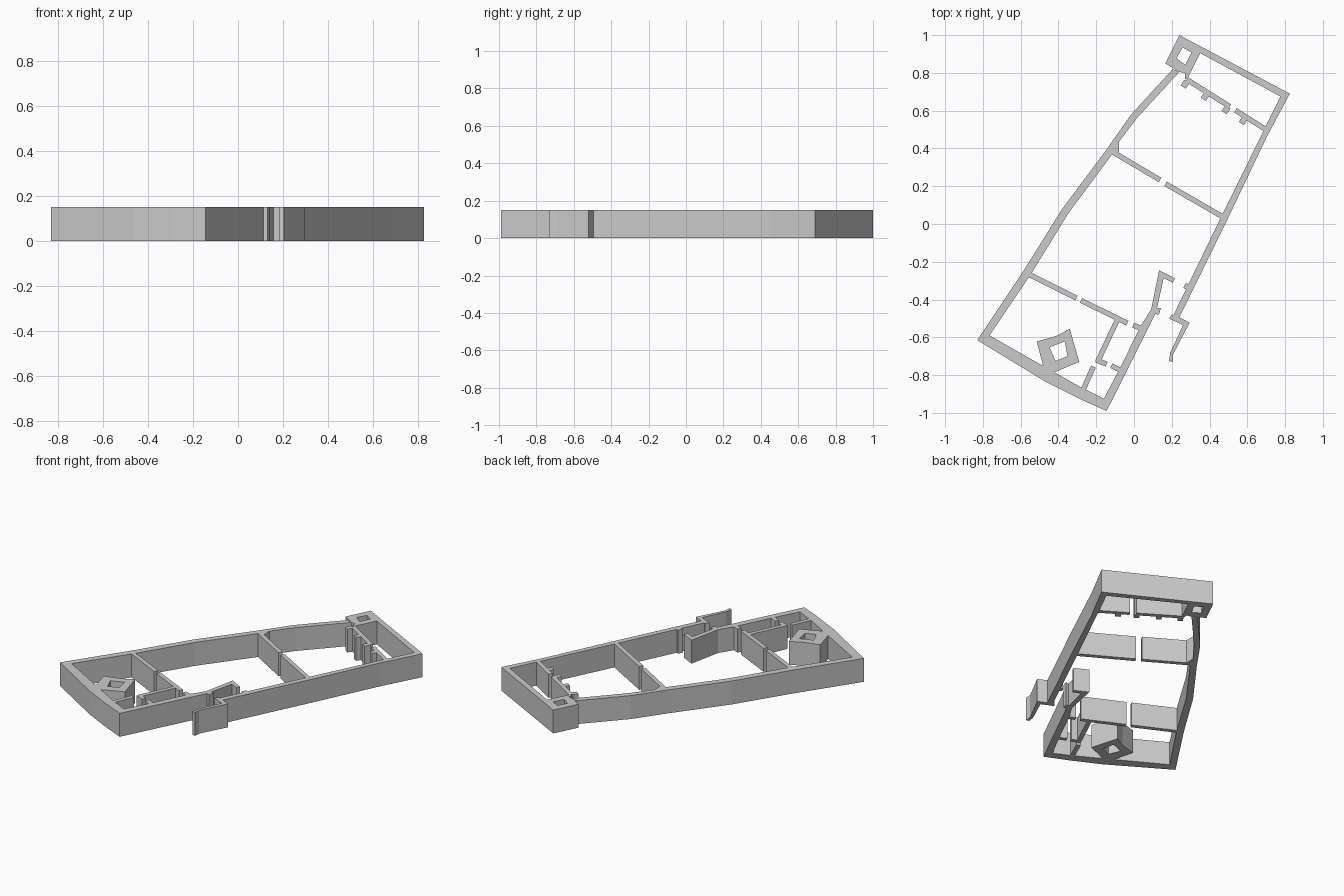
import bpy
from mathutils import Vector

H = 0.15  # wall height


def slab(name, *loops):
    """Extrude a flat outline (further loops are holes) from the ground to wall height."""
    cu = bpy.data.curves.new(name, 'CURVE')
    cu.dimensions = '2D'
    cu.fill_mode = 'BOTH'
    cu.extrude = H / 2
    for loop in loops:
        sp = cu.splines.new('POLY')
        sp.points.add(len(loop) - 1)
        for p, (x, y) in zip(sp.points, loop):
            p.co = (x, y, 0, 1)
        sp.use_cyclic_u = True
    tmp = bpy.data.objects.new(name + "_outline", cu)
    bpy.context.collection.objects.link(tmp)
    dg = bpy.context.evaluated_depsgraph_get()
    me = bpy.data.meshes.new_from_object(tmp.evaluated_get(dg))
    bpy.data.objects.remove(tmp)
    for v in me.vertices:
        v.co.z += H / 2
    for f in me.polygons:
        f.use_smooth = False
    ob = bpy.data.objects.new(name, me)
    bpy.context.collection.objects.link(ob)
    return ob


def wall(name, a, b, w=0.027):
    """Straight wall of width w between two plan points."""
    a, b = Vector(a), Vector(b)
    d = (b - a).normalized()
    n = Vector((-d.y, d.x)) * w / 2
    return slab(name, [a + n, a - n, b - n, b + n])


# Curved left wall
slab("left_wall", [
    (-0.83, -0.615), (-0.58, -0.24), (-0.38, 0.08), (-0.145, 0.395), (-0.015, 0.58), (0.205, 0.82),
    (0.24, 0.805), (0.015, 0.56), (-0.08, 0.435), (-0.08, 0.38), (-0.115, 0.37),
    (-0.345, 0.06), (-0.545, -0.265), (-0.765, -0.59)])

# Bottom wall
slab("bottom_wall", [
    (-0.83, -0.615), (-0.765, -0.59), (-0.475, -0.755), (-0.28, -0.865), (-0.16, -0.925),
    (-0.145, -0.99), (-0.29, -0.925), (-0.46, -0.84)])

# Lower right wall and gate return
slab("lower_right_wall", [
    (-0.145, -0.99), (0.115, -0.472), (0.095, -0.445), (0.035, -0.54), (-0.075, -0.765), (-0.16, -0.925)])
slab("gate_return", [
    (0.09, -0.455), (0.133, -0.245), (0.217, -0.288), (0.205, -0.31), (0.157, -0.287),
    (0.122, -0.445), (0.142, -0.445), (0.132, -0.48), (0.11, -0.475)])

# Gate hook outside the right wall
slab("gate_hook", [
    (0.185, -0.5), (0.2, -0.48), (0.24, -0.495), (0.295, -0.522), (0.207, -0.69), (0.205, -0.73),
    (0.185, -0.725), (0.192, -0.68), (0.26, -0.535)])

# Upper right wall
slab("right_wall", [
    (0.205, -0.49), (0.24, -0.495), (0.495, 0.025), (0.70, 0.455), (0.825, 0.69), (0.775, 0.675), (0.46, 0.035)])
wall("gate_stub", (0.268, -0.325), (0.30, -0.342), 0.03)

# Top wall with hollow corner tower
slab("tower_and_top_wall", [
    (0.24, 1.0), (0.825, 0.69), (0.775, 0.675), (0.35, 0.905), (0.285, 0.775), (0.27, 0.765),
    (0.27, 0.8), (0.24, 0.805), (0.20, 0.83), (0.165, 0.85)],
    [(0.258, 0.935), (0.305, 0.908), (0.272, 0.842), (0.225, 0.878)])

# Free-standing hollow pillar
slab("hollow_pillar", [
    (-0.34, -0.555), (-0.29, -0.73), (-0.445, -0.795), (-0.48, -0.755), (-0.515, -0.622), (-0.41, -0.592)],
    [(-0.447, -0.653), (-0.367, -0.622), (-0.352, -0.7), (-0.415, -0.725)])

# Room partitions, broken by doorways
for i, (a, b) in enumerate([
        ((0.28, 0.765), (0.507, 0.622)), ((0.537, 0.602), (0.71, 0.493)),
        ((-0.11, 0.38), (0.138, 0.233)), ((0.167, 0.213), (0.475, 0.035)),
        ((-0.56, -0.265), (-0.305, -0.392)), ((-0.28, -0.405), (-0.035, -0.525)),
        ((-0.005, -0.535), (0.045, -0.555)), ((-0.087, -0.505), (-0.193, -0.73)),
        ((-0.2, -0.72), (-0.145, -0.742)), ((-0.12, -0.75), (-0.06, -0.78)),
        ((-0.215, -0.755), (-0.27, -0.88))]):
    wall(f"partition_{i + 1}", a, b)

# Short piers along the top partition
for i, (x, y) in enumerate([(0.28, 0.755), (0.387, 0.69), (0.497, 0.62), (0.588, 0.562)]):
    wall(f"pier_{i + 1}", (x, y), (x - 0.02, y - 0.03), 0.032)
